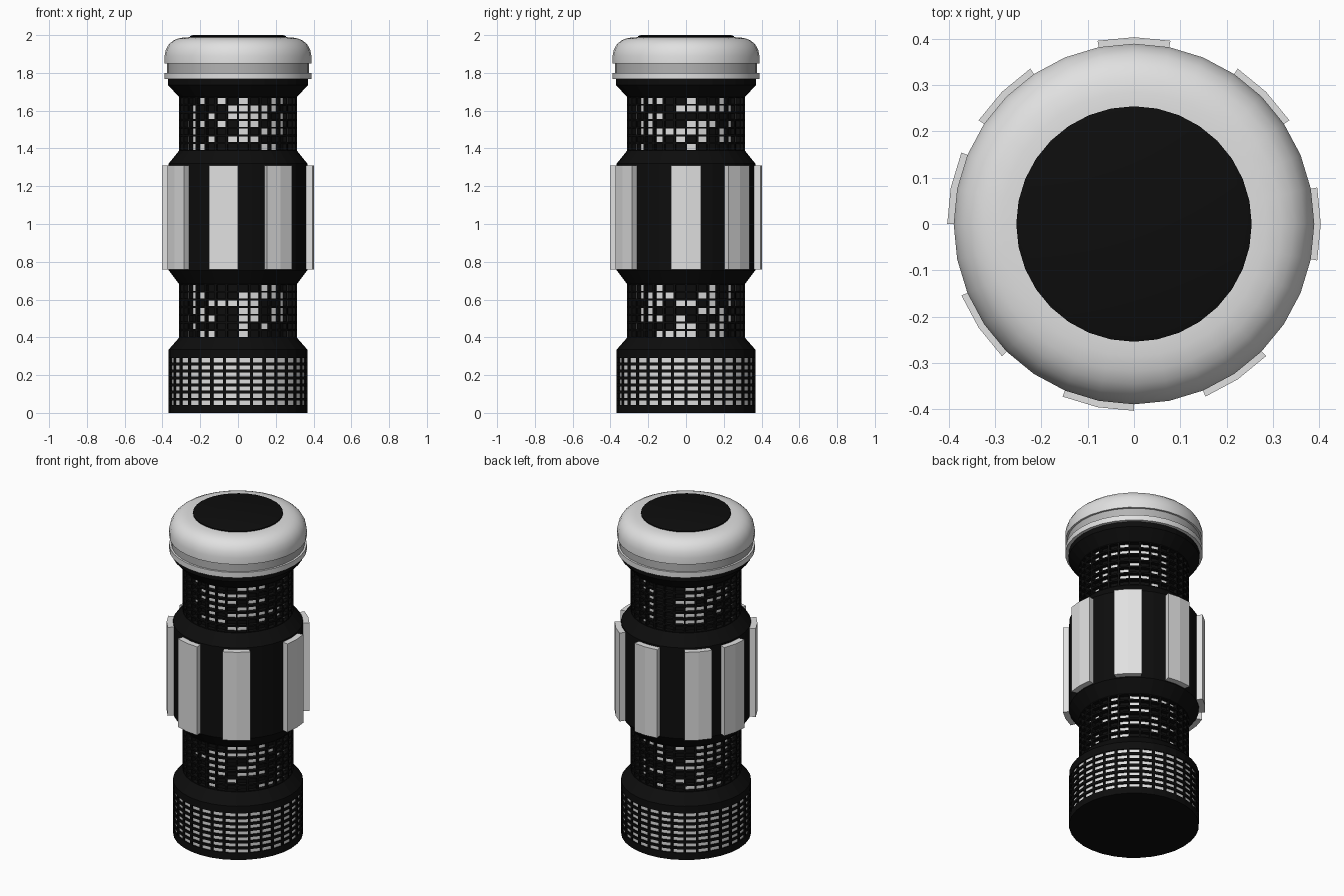
import bpy, bmesh, math, random

if "Cube" in bpy.data.objects:
    bpy.data.objects.remove(bpy.data.objects["Cube"])

random.seed(7)
SIDES = 32
STEP = 2 * math.pi / SIDES


def material(name, v):
    m = bpy.data.materials.new(name)
    m.diffuse_color = (v, v, v, 1)
    m.use_nodes = True
    m.node_tree.nodes["Principled BSDF"].inputs["Base Color"].default_value = m.diffuse_color
    return m


BLACK = material("black", 0.004)
PALE = material("pale grey", 0.75)
MID = material("mid grey", 0.45)


def lathe(bm, profile):
    """Spin (radius, z) points into a capped 32-sided solid."""
    rings = [[bm.verts.new((r * math.cos(i * STEP), r * math.sin(i * STEP), z))
              for i in range(SIDES)] for r, z in profile]
    for a, b in zip(rings, rings[1:]):
        for i in range(SIDES):
            j = (i + 1) % SIDES
            bm.faces.new((a[i], a[j], b[j], b[i]))
    bm.faces.new(rings[0][::-1])
    bm.faces.new(rings[-1])
    bm.normal_update()


def finish(bm, name, mats, smooth=False):
    me = bpy.data.meshes.new(name)
    bm.to_mesh(me)
    bm.free()
    ob = bpy.data.objects.new(name, me)
    bpy.context.collection.objects.link(ob)
    for m in mats:
        me.materials.append(m)
    if smooth:
        bpy.ops.object.select_all(action='DESELECT')
        ob.select_set(True)
        bpy.context.view_layer.objects.active = ob
        bpy.ops.object.shade_smooth_by_angle(angle=math.radians(35))
    return ob


def rows(r, z0, z1, n=7):
    return [(r, z0 + (z1 - z0) * k / n) for k in range(n + 1)]


# Tower body with three window bands: z range, frame, depth, share lit
BANDS = [(0.035, 0.297, 0.0105, 0.008, 1.0),
         (0.398, 0.682, 0.0070, 0.025, 0.5),
         (1.388, 1.672, 0.0070, 0.025, 0.5)]
profile = [(0.367, 0)] + rows(0.367, 0.035, 0.297) + [(0.367, 0.335)]
profile += rows(0.312, 0.398, 0.682) + [(0.367, 0.755), (0.367, 1.32)]
profile += rows(0.312, 1.388, 1.672) + [(0.37, 1.735), (0.37, 1.77)]
bm = bmesh.new()
lathe(bm, profile)
for z0, z1, frame, depth, lit in BANDS:
    cells = [f for f in bm.faces if len(f.verts) == 4
             and all(z0 - 0.001 < v.co.z < z1 + 0.001 for v in f.verts)]
    bmesh.ops.inset_individual(bm, faces=cells, thickness=frame, depth=0)
    bmesh.ops.inset_individual(bm, faces=cells, thickness=0, depth=-depth)
    for f in cells:
        f.material_index = 1 if random.random() < lit else 0
finish(bm, "tower_body", [BLACK, PALE])

# Eight wall plates, each two body facets wide
for n, first in enumerate((-1, 3, 7, 11, 14, 18, 22, 26)):
    bm = bmesh.new()
    outline = [(0.403, first + k) for k in range(3)]
    outline += [(0.362, first + k) for k in (2, 1, 0)]
    base = [bm.verts.new((r * math.cos(i * STEP), r * math.sin(i * STEP), 0.76))
            for r, i in outline]
    top = [bm.verts.new((v.co.x, v.co.y, 1.31)) for v in base]
    bm.faces.new(base[::-1])
    bm.faces.new(top)
    for i in range(6):
        j = (i + 1) % 6
        bm.faces.new((base[i], base[j], top[j], top[i]))
    finish(bm, f"wall_plate_{n + 1}", [PALE])

# Cap: lower rim, groove, rounded dome and dark roof disc
for name, mat, prof in (
        ("cap_rim", PALE, [(0.389, 1.767), (0.389, 1.80)]),
        ("cap_groove", MID, [(0.377, 1.798), (0.377, 1.852)]),
        ("cap_dome", PALE, [(0.389, 1.85), (0.389, 1.89), (0.382, 1.923),
                            (0.367, 1.95), (0.345, 1.97), (0.318, 1.982),
                            (0.285, 1.988), (0.25, 1.989)]),
        ("roof_disc", BLACK, [(0.254, 1.98), (0.254, 1.995), (0.24, 2.0)])):
    bm = bmesh.new()
    lathe(bm, prof)
    finish(bm, name, [mat], smooth=True)
